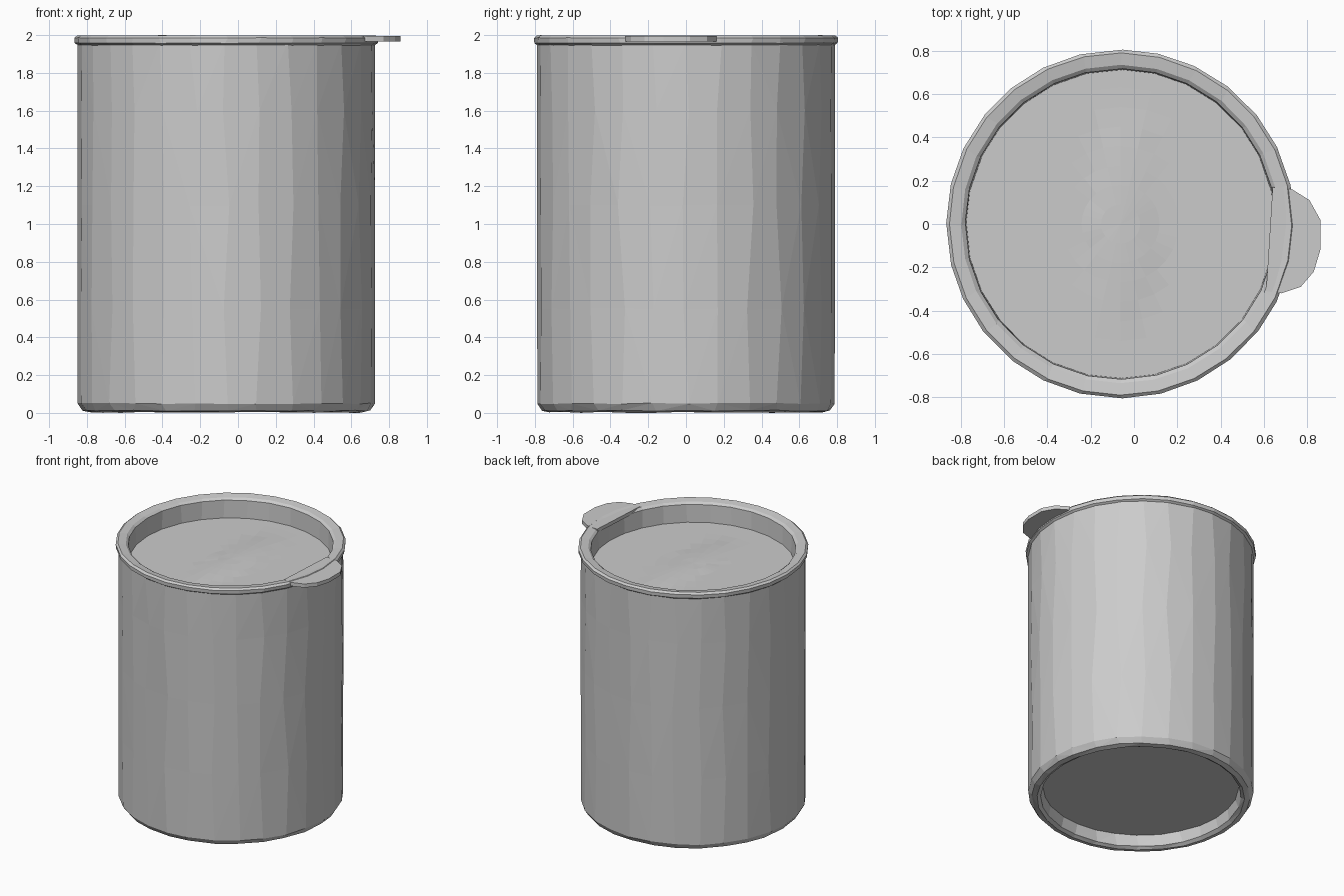
import bpy, bmesh, math, random
from mathutils import Vector

random.seed(4)
SEGMENTS = 28
CENTRE_X = -0.062

if "Cube" in bpy.data.objects:
    bpy.data.objects.remove(bpy.data.objects["Cube"], do_unlink=True)

grey = bpy.data.materials.new("plain_grey")
grey.use_nodes = True
colour = (0.6, 0.6, 0.6, 1)
grey.diffuse_color = colour
grey.node_tree.nodes["Principled BSDF"].inputs["Base Color"].default_value = colour


def finish(name, bm):
    bmesh.ops.recalc_face_normals(bm, faces=bm.faces)
    mesh = bpy.data.meshes.new(name)
    bm.to_mesh(mesh)
    bm.free()
    mesh.materials.append(grey)
    obj = bpy.data.objects.new(name, mesh)
    bpy.context.collection.objects.link(obj)
    return obj


def ring(bm, radius, z, wobble):
    verts = []
    for i in range(SEGMENTS):
        a = math.tau * (i + random.uniform(-wobble, wobble) * 20) / SEGMENTS
        verts.append(bm.verts.new((CENTRE_X + radius * math.cos(a),
                                   radius * math.sin(a),
                                   z + random.uniform(-wobble, wobble) / 2)))
    return verts


def lathe(bm, profile, wobble=0.0, closed=False):
    """Revolve (radius, z) points around the can's axis."""
    rings = [ring(bm, r, z, wobble) for r, z in profile]
    pairs = list(zip(rings, rings[1:]))
    if closed:
        pairs.append((rings[-1], rings[0]))
    for low, high in pairs:
        for i in range(SEGMENTS):
            j = (i + 1) % SEGMENTS
            bm.faces.new((low[i], low[j], high[j], high[i]))
    return rings


# Can body: hollow foot, rounded bottom edge and slightly uneven wall
bm = bmesh.new()
body = [(0.685, 0.10), (0.70, 0.02), (0.725, 0.003), (0.762, 0.012), (0.787, 0.05),
        (0.788, 0.55), (0.788, 1.1), (0.788, 1.6), (0.788, 1.96)]
rings = lathe(bm, body, 0.006)
bm.faces.new(rings[0])
bmesh.ops.triangulate(bm, faces=[f for f in bm.faces if len(f.verts) == 4],
                      quad_method='SHORT_EDGE')
finish("can_body", bm)

# Rolled rim with the wall that drops to the sunken lid
bm = bmesh.new()
rim = [(0.785, 1.945), (0.803, 1.958), (0.805, 1.985), (0.79, 1.998),
       (0.735, 1.99), (0.717, 1.975), (0.712, 1.83), (0.76, 1.83)]
lathe(bm, rim, 0.003, closed=True)
finish("rim", bm)

# Sunken lid, faintly wrinkled along a long low ridge
bm = bmesh.new()
rings = lathe(bm, [(0.72 * k / 8, 1.84) for k in range(8, 0, -1)])
hub = bm.verts.new((CENTRE_X, 0, 1.84))
for i in range(SEGMENTS):
    bm.faces.new((rings[-1][i], rings[-1][(i + 1) % SEGMENTS], hub))
for v in bm.verts:
    d = ((v.co.x + 0.04) / 0.17) ** 2 + ((v.co.y - 0.03) / 0.55) ** 2
    v.co.z += 0.018 * max(0, 1 - d)
finish("sunken_lid", bm)

# Pull tab lying flat over the side of the rim
bm = bmesh.new()
outline = [(0.64, 0.17), (0.73, 0.16), (0.81, 0.11), (0.86, 0.02), (0.86, -0.12),
           (0.83, -0.22), (0.77, -0.29), (0.68, -0.32), (0.61, -0.31)]
face = bm.faces.new([bm.verts.new((x, y, 1.967)) for x, y in outline])
lifted = bmesh.ops.extrude_face_region(bm, geom=[face])
top = [v for v in lifted["geom"] if isinstance(v, bmesh.types.BMVert)]
bmesh.ops.translate(bm, verts=top, vec=Vector((0, 0, 0.028)))
finish("pull_tab", bm)
